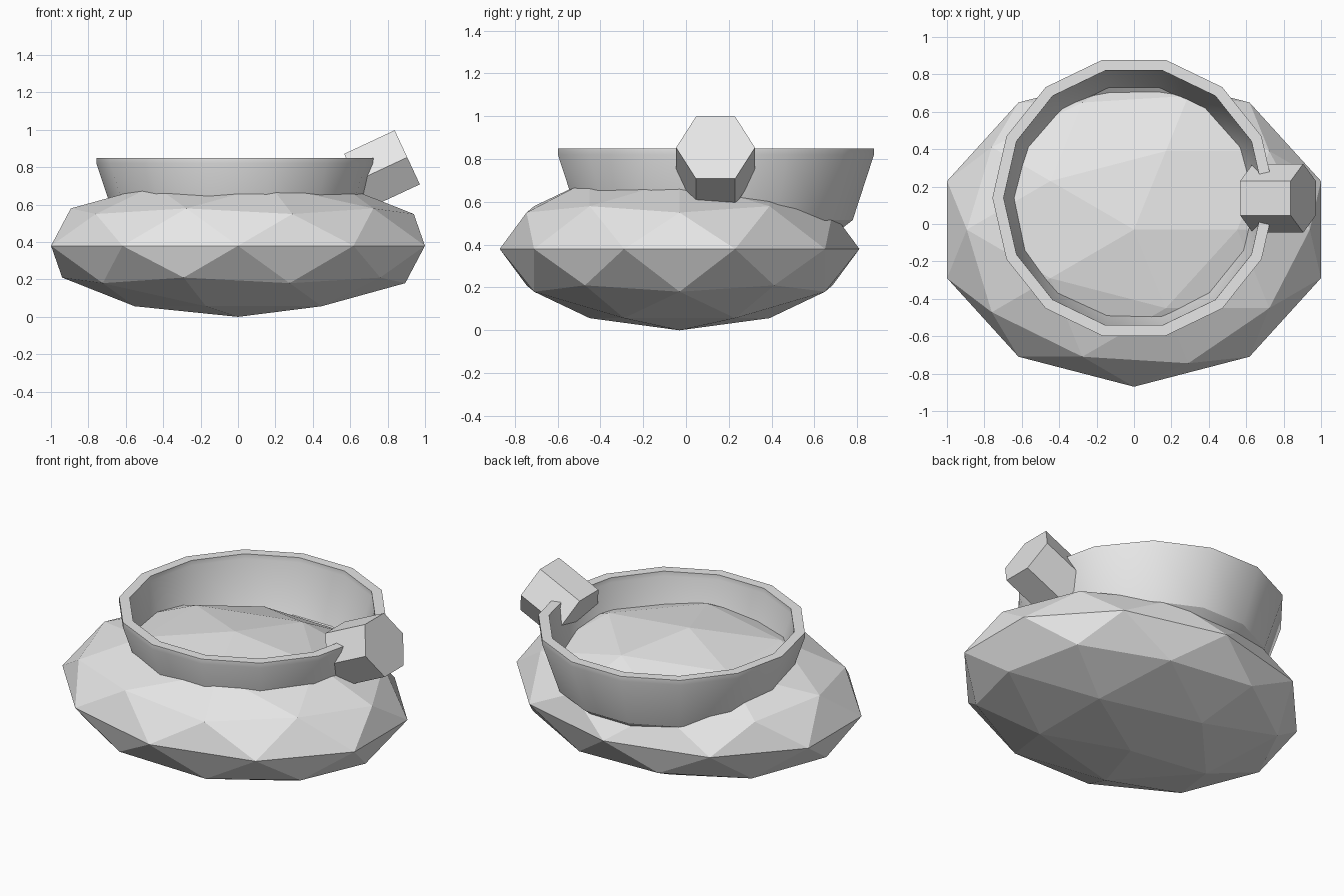
import bpy
import bmesh
import math

default_cube = bpy.data.objects.get("Cube")
if default_cube:
    bpy.data.objects.remove(default_cube, do_unlink=True)

# Single plain grey
grey = bpy.data.materials.new("plain_grey")
grey.use_nodes = True
GREY = (0.8, 0.8, 0.8, 1.0)
grey.diffuse_color = GREY
grey.node_tree.nodes["Principled BSDF"].inputs["Base Color"].default_value = GREY


def finish(name):
    obj = bpy.context.object
    obj.name = name
    obj.data.materials.append(grey)
    return obj


# Squashed faceted body
bpy.ops.mesh.primitive_ico_sphere_add(subdivisions=2, radius=1, location=(0, -0.03, 0.38))
body = finish("faceted_body")
body.scale = (1.051, 0.84, 0.38)

# Flared rim wall: closed profile (radius, height) swept round a circle
SIDES = 14
profile = [(0.757, 0.85), (0.757, 0.82), (0.655, 0.515), (0.57, 0.45),
           (0.53, 0.48), (0.605, 0.535), (0.697, 0.82), (0.697, 0.85)]
bm = bmesh.new()
rings = []
for i in range(SIDES):
    a = 2 * math.pi * i / SIDES
    rings.append([bm.verts.new((r * math.cos(a), r * math.sin(a), z)) for r, z in profile])
for i in range(SIDES):
    here, after = rings[i], rings[(i + 1) % SIDES]
    for j in range(len(profile)):
        k = (j + 1) % len(profile)
        bm.faces.new((here[j], here[k], after[k], after[j]))
bmesh.ops.recalc_face_normals(bm, faces=bm.faces)
mesh = bpy.data.meshes.new("rim_wall")
bm.to_mesh(mesh)
bm.free()
rim = bpy.data.objects.new("rim_wall", mesh)
rim.location = (0, 0.14, 0)
bpy.context.collection.objects.link(rim)
bpy.ops.object.select_all(action="DESELECT")
rim.select_set(True)
bpy.context.view_layer.objects.active = rim
finish("rim_wall")
bpy.ops.object.shade_smooth_by_angle(angle=math.radians(30))

# Tilted hexagonal knob through the left side of the rim
bpy.ops.mesh.primitive_cylinder_add(vertices=6, radius=0.184, depth=0.298,
                                    location=(0.77, 0.138, 0.79),
                                    rotation=(0, math.radians(65), 0))
finish("hexagonal_knob")
